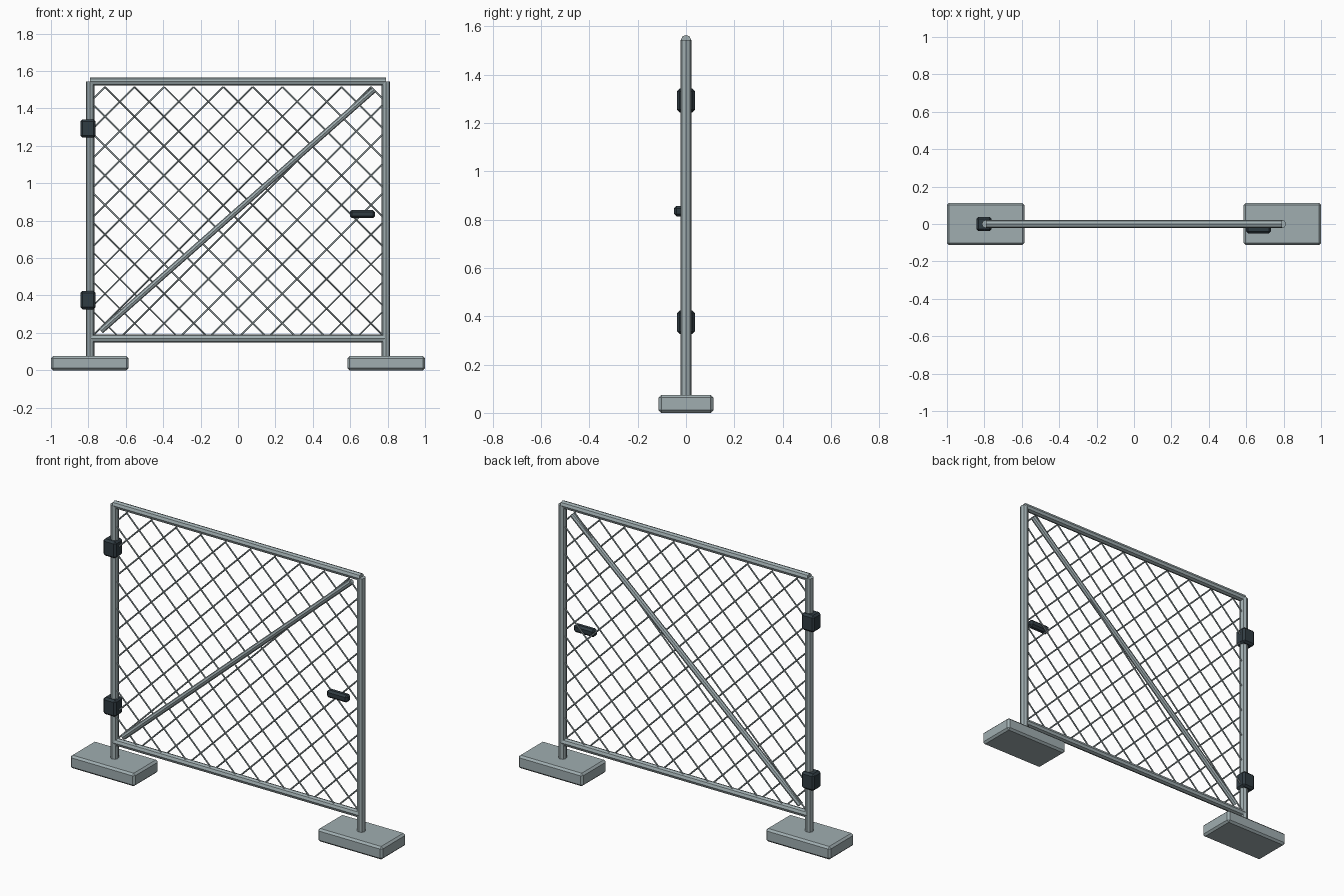
import bpy, bmesh
from mathutils import Vector

cube = bpy.data.objects.get("Cube")
if cube:
    bpy.data.objects.remove(cube, do_unlink=True)


def material(name, rgb):
    m = bpy.data.materials.new(name)
    m.use_nodes = True
    m.diffuse_color = (*rgb, 1)
    m.node_tree.nodes["Principled BSDF"].inputs["Base Color"].default_value = (*rgb, 1)
    return m


STEEL = material("galvanised steel", (0.35, 0.42, 0.435))
DARK = material("dark fittings", (0.03, 0.045, 0.055))


def finish(name, bm, mat):
    me = bpy.data.meshes.new(name)
    bm.to_mesh(me)
    bm.free()
    me.materials.append(mat)
    ob = bpy.data.objects.new(name, me)
    bpy.context.collection.objects.link(ob)
    return ob


def add_rod(bm, a, b, radius, sides):
    a, b = Vector(a), Vector(b)
    d = b - a
    turn = d.to_track_quat("Z", "Y").to_matrix().to_4x4()
    turn.translation = (a + b) / 2
    bmesh.ops.create_cone(bm, cap_ends=True, segments=sides, radius1=radius,
                          radius2=radius, depth=d.length, matrix=turn)


def rod(name, a, b, radius):
    bm = bmesh.new()
    add_rod(bm, a, b, radius, 8)
    return finish(name, bm, STEEL)


def block(name, centre, size, mat):
    bm = bmesh.new()
    bmesh.ops.create_cube(bm, size=1)
    bmesh.ops.scale(bm, vec=size, verts=bm.verts)
    bmesh.ops.bevel(bm, geom=bm.edges[:], offset=0.011, segments=1,
                    profile=0.5, affect="EDGES")
    ob = finish(name, bm, mat)
    ob.location = centre
    return ob


# Posts and their ground blocks
POST_X, TOP, BOTTOM = 0.791, 1.543, 0.17
for side, s in (("right", -1), ("left", 1)):
    rod(side + "_post", (s * POST_X, 0, 0.05), (s * POST_X, 0, TOP), 0.0225)
    block(side + "_foot", (s * 0.793, 0, 0.0375), (0.414, 0.226, 0.075), STEEL)

# Rails and diagonal brace
rod("top_rail", (-POST_X, 0, TOP), (POST_X, 0, TOP), 0.0215)
rod("bottom_rail", (-POST_X, 0, BOTTOM), (POST_X, 0, BOTTOM), 0.0215)
rod("diagonal_brace", (-0.733, 0, 0.21), (0.727, 0, 1.5), 0.016)

# Hinges and latch handle
for name, z in (("lower_hinge", 0.375), ("upper_hinge", 1.293)):
    block(name, (-0.802, 0, z), (0.082, 0.074, 0.098), DARK)
block("latch_handle", (0.665, -0.03, 0.835), (0.134, 0.04, 0.044), DARK)

# Diamond mesh: two families of slanted wires clipped to the frame
PITCH, EDGE, LOW, HIGH = 0.158, 0.775, 0.185, 1.515
bm = bmesh.new()
for slope in (-1, 1):
    for k in range(-16, 16):
        peak = (k + 0.5) * PITCH
        # x range in which the wire lies inside the frame
        foot = peak - slope * (HIGH - LOW)
        x0 = max(min(peak, foot), -EDGE)
        x1 = min(max(peak, foot), EDGE)
        if x1 - x0 > 0.01:
            za, zb = (HIGH + slope * (x - peak) for x in (x0, x1))
            y = slope * 0.003
            add_rod(bm, (x0, y, za), (x1, y, zb), 0.0045, 6)
finish("wire_mesh", bm, STEEL)
